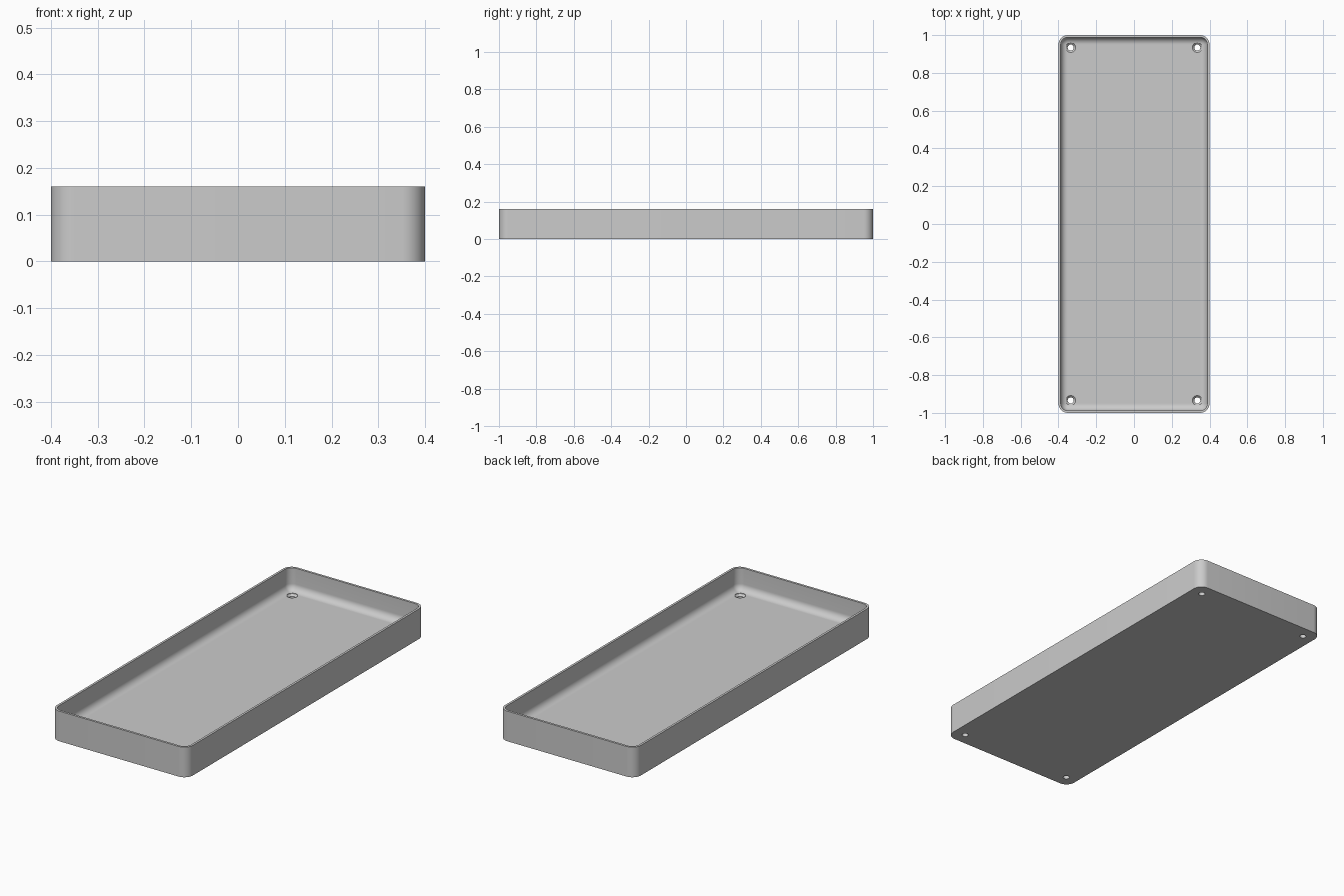
import bpy
import bmesh
from math import sin, cos, pi

HALF_X, HALF_Y, HEIGHT = 0.4, 1.0, 0.16
CORNER, WALL, FLOOR, FILLET = 0.05, 0.012, 0.04, 0.036
SEGMENTS = 10

cube = bpy.data.objects.get("Cube")
if cube:
    bpy.data.objects.remove(cube, do_unlink=True)

grey = bpy.data.materials.new("light_grey")
grey.use_nodes = True
colour = (0.6, 0.6, 0.6, 1)
grey.diffuse_color = colour
grey.node_tree.nodes["Principled BSDF"].inputs["Base Color"].default_value = colour


def rounded_loop(bm, inset, z):
    """Rounded rectangle whose corner shrinks with the inset."""
    r = CORNER - inset
    verts = []
    for quarter, (sx, sy) in enumerate([(1, 1), (-1, 1), (-1, -1), (1, -1)]):
        for i in range(SEGMENTS + 1):
            a = (quarter + i / SEGMENTS) * pi / 2
            x = sx * (HALF_X - CORNER) + r * cos(a)
            y = sy * (HALF_Y - CORNER) + r * sin(a)
            verts.append(bm.verts.new((x, y, z)))
    return verts


def circle_loop(bm, x, y, radius, z, count=32):
    return [bm.verts.new((x + radius * cos(2 * pi * i / count),
                          y + radius * sin(2 * pi * i / count), z))
            for i in range(count)]


def skin(bm, loops):
    """Close a stack of loops into a solid."""
    for low, high in zip(loops, loops[1:]):
        n = len(low)
        for i in range(n):
            j = (i + 1) % n
            bm.faces.new((low[i], low[j], high[j], high[i]))
    bm.faces.new(loops[0][::-1])
    bm.faces.new(loops[-1])


def make_object(name, bm):
    bmesh.ops.recalc_face_normals(bm, faces=bm.faces[:])
    mesh = bpy.data.meshes.new(name)
    bm.to_mesh(mesh)
    bm.free()
    mesh.materials.append(grey)
    obj = bpy.data.objects.new(name, mesh)
    bpy.context.collection.objects.link(obj)
    return obj


# Tray shell: outside wall, rim, inside wall, floor fillet
profile = [(0, 0), (0, HEIGHT), (WALL, HEIGHT)]
for i in range(SEGMENTS + 1):
    a = i / SEGMENTS * pi / 2
    profile.append((WALL + FILLET * (1 - cos(a)), FLOOR + FILLET * (1 - sin(a))))
bm = bmesh.new()
skin(bm, [rounded_loop(bm, inset, z) for inset, z in profile])
tray = make_object("tray", bm)

# Countersunk screw holes in the four corners
bm = bmesh.new()
hole = [(0.016, -0.02), (0.016, FLOOR - 0.012), (0.026, FLOOR - 0.002), (0.026, FLOOR + 0.04)]
for sx in (-1, 1):
    for sy in (-1, 1):
        skin(bm, [circle_loop(bm, sx * 0.335, sy * 0.934, r, z) for r, z in hole])
cutter = make_object("screw_hole_cutter", bm)
cutter.hide_render = True

cut = tray.modifiers.new("screw_holes", "BOOLEAN")
cut.operation = "DIFFERENCE"
cut.solver = "EXACT"
cut.object = cutter

bpy.ops.object.select_all(action="DESELECT")
tray.select_set(True)
bpy.context.view_layer.objects.active = tray
bpy.ops.object.modifier_apply(modifier=cut.name)
bpy.data.objects.remove(cutter, do_unlink=True)
bpy.ops.object.shade_smooth_by_angle(angle=pi / 6)
